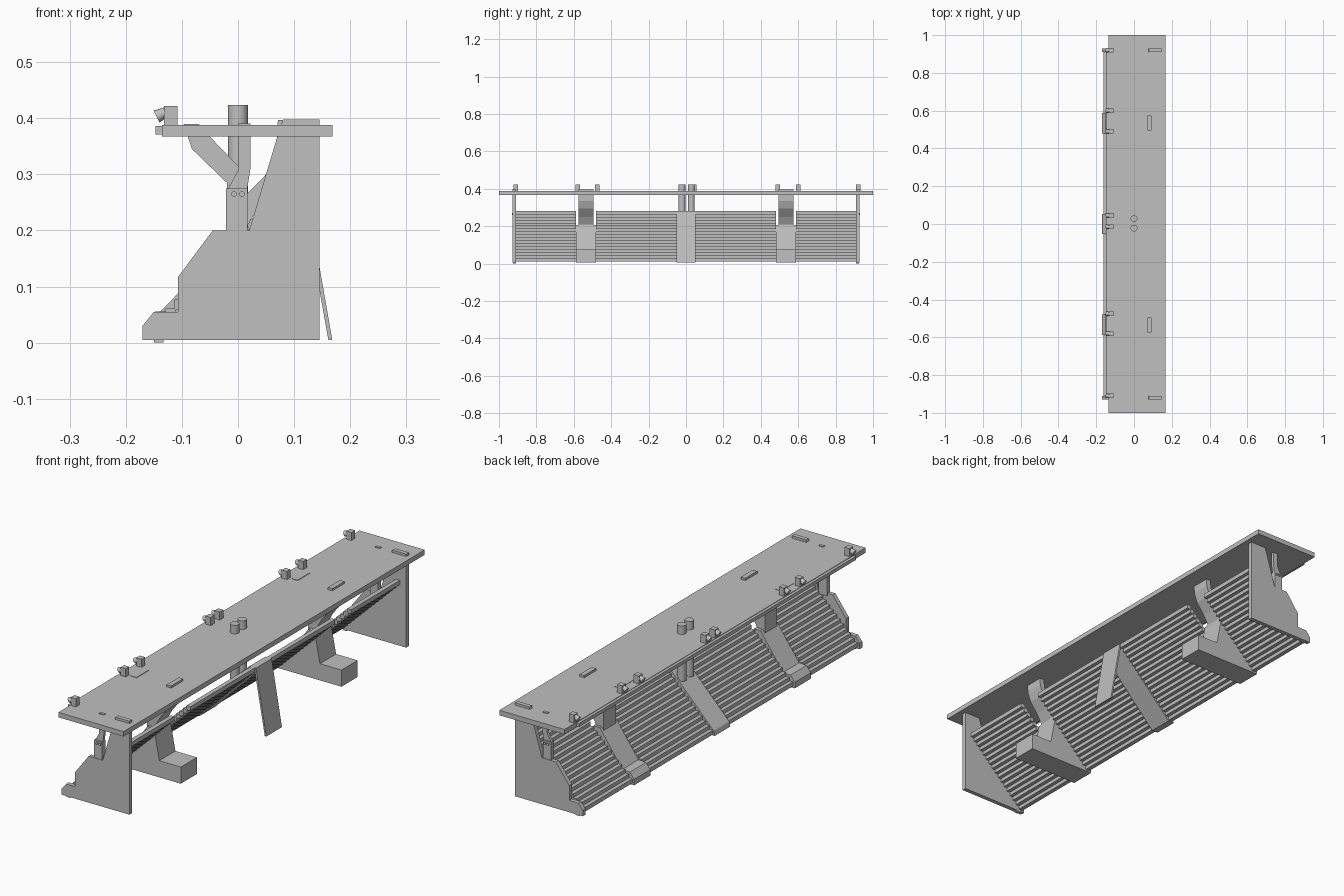
import bpy, bmesh, math
from mathutils import Matrix, Vector

grey = bpy.data.materials.new("plain_grey")
grey.diffuse_color = (0.53, 0.53, 0.53, 1)


def finish(name, bm):
    bmesh.ops.recalc_face_normals(bm, faces=bm.faces)
    me = bpy.data.meshes.new(name)
    bm.to_mesh(me)
    bm.free()
    me.materials.append(grey)
    ob = bpy.data.objects.new(name, me)
    bpy.context.collection.objects.link(ob)
    return ob


def box(name, x0, x1, y0, y1, z0, z1):
    bm = bmesh.new()
    m = (Matrix.Translation(((x0 + x1) / 2, (y0 + y1) / 2, (z0 + z1) / 2))
         @ Matrix.Diagonal((x1 - x0, y1 - y0, z1 - z0, 1)))
    bmesh.ops.create_cube(bm, size=1, matrix=m)
    return finish(name, bm)


def slab(name, pts, y0, y1):
    """Side profile (x, z) extruded along y."""
    bm = bmesh.new()
    f = bm.faces.new([bm.verts.new((x, y0, z)) for x, z in pts])
    r = bmesh.ops.extrude_face_region(bm, geom=[f])
    bmesh.ops.translate(bm, vec=(0, y1 - y0, 0),
                        verts=[v for v in r["geom"] if isinstance(v, bmesh.types.BMVert)])
    return finish(name, bm)


def rod(name, a, b, r, r2=None, seg=24):
    a, b = Vector(a), Vector(b)
    bm = bmesh.new()
    m = Matrix.Translation((a + b) / 2) @ (b - a).to_track_quat('Z', 'Y').to_matrix().to_4x4()
    bmesh.ops.create_cone(bm, cap_ends=True, segments=seg, radius1=r,
                          radius2=r2 or r, depth=(b - a).length, matrix=m)
    ob = finish(name, bm)
    for p in ob.data.polygons:
        p.use_smooth = len(p.vertices) == 4
    return ob


# Table top and rail along its edge
box("table_top", -0.135, 0.168, -1, 1, 0.367, 0.388)
box("edge_rail", -0.147, -0.133, -0.92, 0.92, 0.371, 0.386)

END = [(-0.17, 0.005), (-0.17, 0.03), (-0.15, 0.055), (-0.107, 0.055), (-0.107, 0.117),
       (-0.045, 0.2), (0.02, 0.2), (0.07, 0.367), (0.08, 0.398), (0.145, 0.398), (0.145, 0.005)]
STRUT = [(-0.02, 0.27), (0, 0.307), (0, 0.391), (0.022, 0.391), (0.022, 0.31), (0.016, 0.27)]
BODY = [(-0.17, 0.005), (-0.17, 0.03), (-0.15, 0.055), (-0.115, 0.057), (-0.01, 0.205),
        (0.02, 0.205), (0.045, 0.075), (0.145, 0.075), (0.145, 0.005)]
NECK = [(-0.02, 0.19), (-0.02, 0.285), (-0.082, 0.345), (-0.097, 0.39), (-0.07, 0.39),
        (-0.05, 0.367), (0, 0.315), (0.016, 0.265), (0.055, 0.305), (0.068, 0.335),
        (0.071, 0.397), (0.092, 0.397), (0.09, 0.335), (0.075, 0.295), (0.04, 0.25), (0.018, 0.21),
        (0.016, 0.19)]

for s, side in ((-1, "front"), (1, "back")):
    # End panel with post, bent strut and bolts
    slab(side + "_end_panel", END, s * 0.91, s * 0.928)
    slab(side + "_end_post", [(-0.021, 0.19), (-0.021, 0.275), (0.017, 0.275), (0.017, 0.19)],
         s * 0.905, s * 0.926)
    slab(side + "_end_strut", STRUT, s * 0.91, s * 0.922)
    for x in (-0.007, 0.007):
        rod(side + "_bolt", (x, s * 0.9, 0.265), (x, s * 0.931, 0.265), 0.005, seg=12)
    box(side + "_foot_pad", -0.15, -0.133, s * 0.925, s * 0.91, 0, 0.006)
    # Middle support with forked neck
    slab(side + "_support_body", BODY, s * 0.48, s * 0.587)
    neck = slab(side + "_support_neck", NECK, s * 0.495, s * 0.575)
    for p in neck.data.polygons:
        p.use_smooth = False

# Stepped rows of slats, split around the supports
N = 17
for i in range(N):
    t = i / (N - 1)
    x, z = -0.152 + 0.258 * t, 0.021 + 0.25 * t
    for s in (-1, 1):
        for a, b in ((0.05, 0.48), (0.587, 0.912)):
            box("slat", x - 0.0095, x + 0.0095, s * a, s * b, z - 0.009, z + 0.009)

# Centre board, rear leg and upright pipes
slab("centre_board", [(-0.17, 0.008), (-0.165, 0.028), (0.0, 0.198), (0.09, 0.28),
                      (0.12, 0.28), (0.02, 0.172), (-0.142, 0.008)], -0.052, 0.052)
slab("centre_leg", [(0.112, 0.28), (0.12, 0.28), (0.168, 0.005), (0.161, 0.005)], -0.052, 0.052)
for y in (-0.022, 0.028):
    rod("upright_pipe", (0, y, 0.19), (0, y, 0.424), 0.018)

# Small lamps along the table edge
for y in (-0.91, -0.58, -0.475, -0.015, 0.045, 0.49, 0.6, 0.92):
    box("lamp_block", -0.132, -0.108, y - 0.012, y + 0.012, 0.388, 0.422)
    rod("lamp_head", (-0.125, y, 0.413), (-0.145, y, 0.403), 0.008, 0.012, 16)
